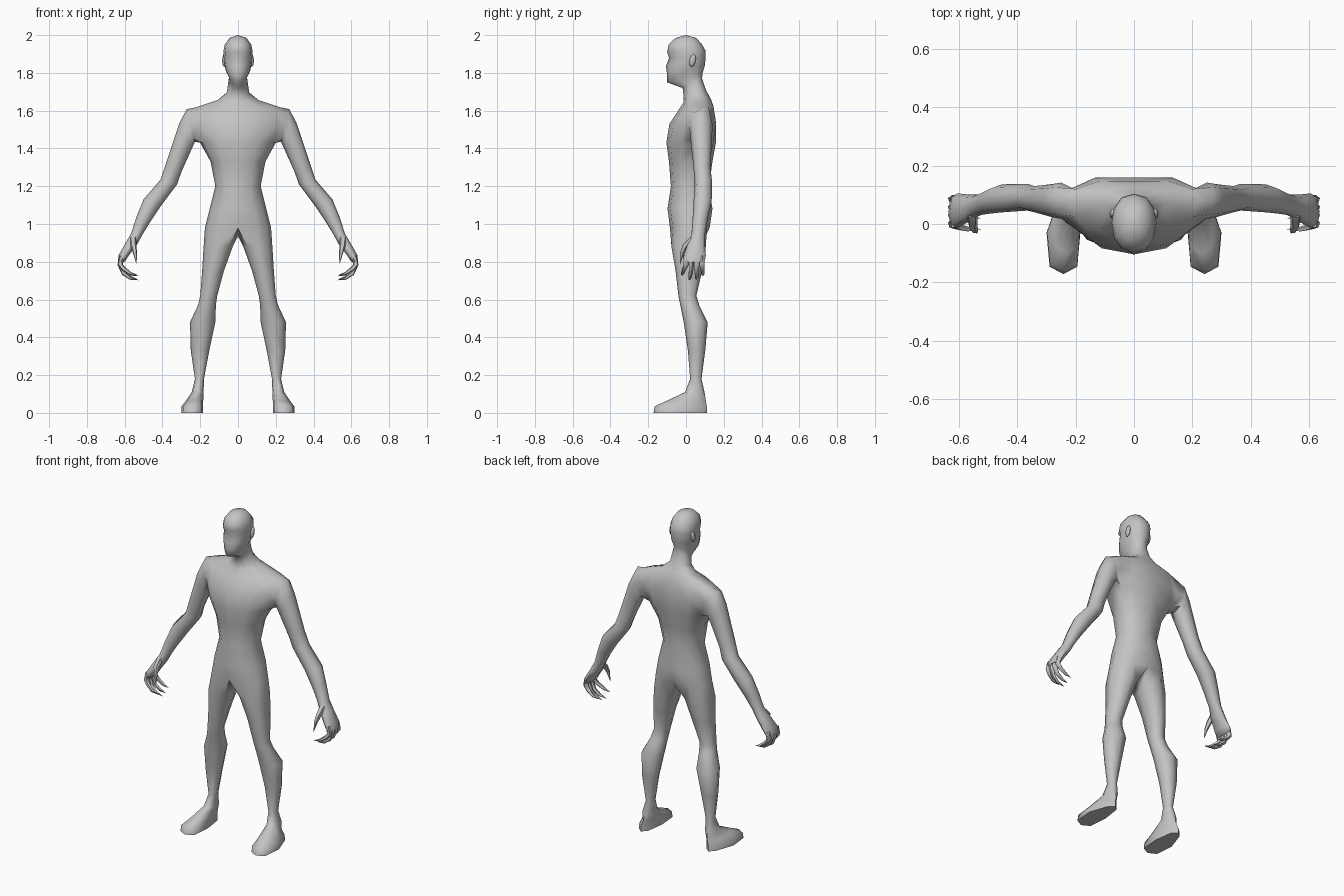
import bpy, bmesh, math
from mathutils import Vector

if "Cube" in bpy.data.objects:
    bpy.data.objects.remove(bpy.data.objects["Cube"])

skin = bpy.data.materials.new("grey_skin")
skin.diffuse_color = (0.55, 0.55, 0.55, 1)
skin.use_nodes = True
skin.node_tree.nodes["Principled BSDF"].inputs["Base Color"].default_value = skin.diffuse_color


def finish(name, bm):
    """Turn the right-hand half into a mirrored, smooth-shaded object."""
    bmesh.ops.recalc_face_normals(bm, faces=bm.faces)
    mesh = bpy.data.meshes.new(name)
    bm.to_mesh(mesh)
    bm.free()
    mesh.materials.append(skin)
    ob = bpy.data.objects.new(name, mesh)
    bpy.context.collection.objects.link(ob)
    mod = ob.modifiers.new("mirror", 'MIRROR')
    mod.use_clip = True
    mod.merge_threshold = 0.0005
    bpy.ops.object.select_all(action='DESELECT')
    ob.select_set(True)
    bpy.context.view_layer.objects.active = ob
    bpy.ops.object.shade_smooth_by_angle(angle=math.radians(70))
    return ob


def bridge(bm, a, b, closed=True):
    n = len(a)
    for i in range(n if closed else n - 1):
        j = (i + 1) % n
        bm.faces.new((a[i], a[j], b[j], b[i]))


def half_ring(bm, zf, zb, w, yf, ym, yb):
    """Seven points from the front centre round the side to the back centre."""
    out = []
    for i in range(7):
        a = math.pi * i / 6
        s, c = math.sin(a), math.cos(a)
        x = w * max(s, 0) ** 0.85 if 0 < i < 6 else 0
        y = ym - c * ((ym - yf) if c > 0 else (yb - ym))
        out.append(bm.verts.new((x, y, zf + (zb - zf) * (1 - c) / 2)))
    return out


bm = bmesh.new()

# Torso, neck and head: front height, back height, half width, front y, side y, back y
trunk = [
    (0.98, 0.98, .175, -.085, .02, .125),
    (1.08, 1.08, .150, -.098, .02, .140),
    (1.20, 1.20, .120, -.080, .02, .122),
    (1.33, 1.33, .145, -.090, .03, .140),
    (1.43, 1.43, .200, -.104, .05, .158),
    (1.53, 1.53, .240, -.088, .075, .172),
    (1.61, 1.625, .225, -.035, .085, .155),
    (1.645, 1.665, .110, -.012, .075, .130),
    (1.675, 1.71, .060, -.012, .055, .105),
    (1.72, 1.77, .052, -.018, .04, .085),
    (1.75, 1.80, .048, -.100, .02, .088),
    (1.79, 1.84, .066, -.100, .015, .100),
    (1.835, 1.87, .073, -.106, .01, .103),
    (1.88, 1.895, .076, -.090, .01, .104),
    (1.91, 1.92, .077, -.100, .005, .102),
    (1.95, 1.95, .070, -.092, .0, .085),
    (1.985, 1.985, .045, -.055, .0, .055)]
rings = [half_ring(bm, *t) for t in trunk]
for k in range(len(rings) - 1):
    for i in range(6):
        if k in (4, 5) and i in (2, 3):
            continue                      # opening for the arm
        bm.faces.new((rings[k][i], rings[k][i + 1], rings[k + 1][i + 1], rings[k + 1][i]))
crown = bm.verts.new((0, 0, 2.0))
for i in range(6):
    bm.faces.new((rings[-1][i], rings[-1][i + 1], crown))
rings[13][1].co.y += 0.012                # eye sockets
rings[12][1].co.y += 0.008                # cheeks beside the nose
rings[5][6].co.y -= 0.012                 # spine groove
rings[6][6].co.y -= 0.010

# Arm: inner x z, outer x z, centre y, half depth
loop = [rings[4][2], rings[4][3], rings[4][4], rings[5][4],
        rings[6][4], rings[6][3], rings[6][2], rings[5][2]]
bm.verts.remove(rings[5][3])
arm = [(.228, 1.435, .272, 1.608, .080, .062),
       (.248, 1.39, .312, 1.53, .080, .057),
       (.300, 1.275, .383, 1.315, .085, .045),
       (.322, 1.21, .410, 1.235, .092, .046),
       (.405, 1.10, .500, 1.13, .088, .048),
       (.462, 1.015, .537, 1.04, .075, .040),
       (.505, .945, .566, .95, .065, .036),
       (.535, .89, .595, .90, .055, .046),
       (.580, .83, .632, .835, .045, .060),
       (.600, .80, .636, .80, .042, .056)]
D = .74
around = [(-D, -D), (-1, 0), (-D, D), (0, 1), (D, D), (1, 0), (D, -D), (0, -1)]
for xi, zi, xo, zo, yc, ry in arm:
    mid, half = Vector(((xi + xo) / 2, yc, (zi + zo) / 2)), Vector(((xo - xi) / 2, 0, (zo - zi) / 2))
    ring = [bm.verts.new(mid + half * a + Vector((0, ry * b, 0))) for a, b in around]
    bridge(bm, loop, ring)
    loop = ring
bm.faces.new(loop)

# Leg and foot: height, inner x, outer x, front y, back y, corner fullness
crotch = bm.verts.new((0, .03, .935))
loop = rings[0] + [crotch]
leg = [(.88, .028, .182, -.077, .105, .74),
       (.75, .075, .190, -.055, .085, .74),
       (.62, .110, .200, -.040, .055, .74),
       (.57, .117, .212, -.030, .070, .74),
       (.48, .120, .254, -.012, .115, .72),
       (.33, .152, .250, .010, .102, .72),
       (.18, .180, .228, .022, .082, .74),
       (.11, .182, .245, -.005, .098, .76),
       (.065, .184, .275, -.100, .105, .78),
       (.035, .184, .298, -.165, .110, .82),
       (0, .184, .300, -.172, .112, .82)]
for z, xi, xo, yf, yb, d in leg:
    mx, my, rx, ry = (xi + xo) / 2, (yf + yb) / 2, (xo - xi) / 2, (yb - yf) / 2
    pts = [(-d, -d), (0, -1), (d, -d), (1, 0), (d, d), (0, 1), (-d, d), (-1, 0)]
    ring = []
    for a, b in pts:
        taper = 0.62 if z < .08 and b > 0 else 1      # narrow heel
        shift = -.012 if z < .08 and b > 0 else 0
        ring.append(bm.verts.new((mx + shift + a * rx * taper, my + b * ry, z)))
    bridge(bm, loop, ring)
    loop = ring
bm.faces.new(loop)
finish("body", bm)


def digit(bm, path, radii):
    """Tapered five-sided tube ending in a point."""
    pts = [Vector(p) for p in path]
    prev = None
    for i, p in enumerate(pts[:-1]):
        t = (pts[i + 1] - pts[max(i - 1, 0)]).normalized()
        u = Vector((0, 1, 0))
        u = (u - t * u.dot(t)).normalized()
        v = t.cross(u)
        ring = [bm.verts.new(p + (u * math.cos(a) + v * math.sin(a)) * radii[i])
                for a in (math.tau * k / 5 for k in range(5))]
        if prev:
            bridge(bm, prev, ring)
        else:
            bm.faces.new(ring)
        prev = ring
    tip = bm.verts.new(pts[-1])
    for k in range(5):
        bm.faces.new((prev[k], prev[(k + 1) % 5], tip))


# Four curled fingers and a thumb
bm = bmesh.new()
for y, tip_y, drop, reach in ((.000, -.018, .025, .0), (.028, .020, .0, .0),
                              (.056, .056, .004, .005), (.084, .090, .022, .01)):
    m = (y + tip_y) / 2
    digit(bm, [(.615, y, .83), (.624, y, .785), (.605, m, .738 + drop),
               (.570, tip_y, .713 + drop), (.525 + reach, tip_y, .702 + drop)],
          (.015, .015, .012, .009))
digit(bm, [(.555, .035, .92), (.553, -.005, .885), (.545, -.022, .845), (.537, -.032, .785)],
      (.020, .016, .011))
finish("fingers", bm)

# Ears
bm = bmesh.new()
bmesh.ops.create_uvsphere(bm, u_segments=8, v_segments=5, radius=1)
for v in bm.verts:
    x, y, z = v.co
    v.co = (.073 + x * .011, .035 + y * .017 + z * .006, 1.865 + z * .034)
finish("ears", bm)
